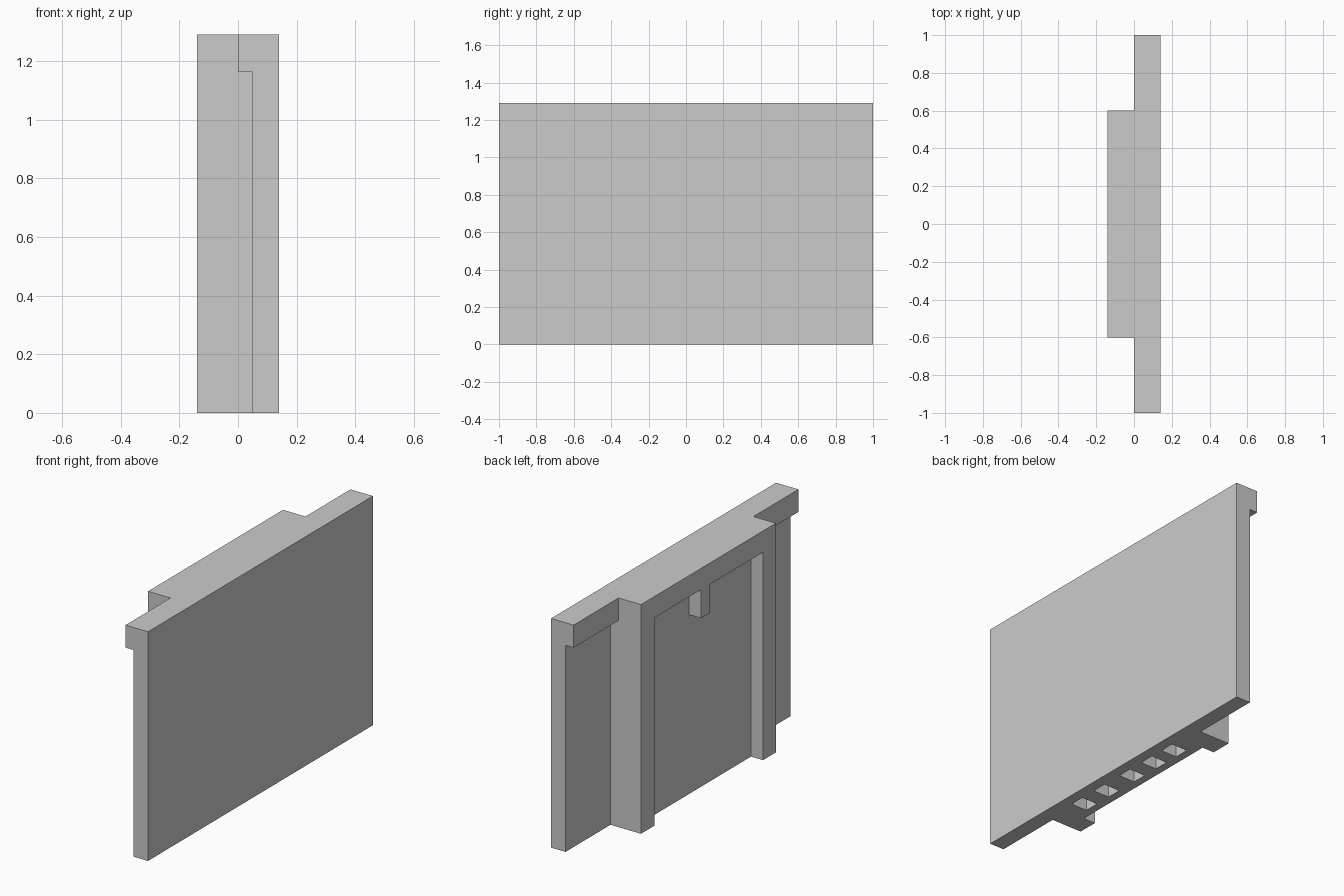
import bpy, bmesh

if "Cube" in bpy.data.objects:
    bpy.data.objects.remove(bpy.data.objects["Cube"])


def prism(name, profile, y0, y1):
    """Extrude an x-z profile along y."""
    bm = bmesh.new()
    face = bm.faces.new([bm.verts.new((x, y0, z)) for x, z in profile])
    new = bmesh.ops.extrude_face_region(bm, geom=[face])["geom"]
    verts = [v for v in new if isinstance(v, bmesh.types.BMVert)]
    bmesh.ops.translate(bm, vec=(0, y1 - y0, 0), verts=verts)
    bmesh.ops.recalc_face_normals(bm, faces=bm.faces)
    mesh = bpy.data.meshes.new(name)
    bm.to_mesh(mesh)
    bm.free()
    obj = bpy.data.objects.new(name, mesh)
    bpy.context.collection.objects.link(obj)
    return obj


def box(name, x0, x1, y0, y1, z0, z1):
    return prism(name, [(x0, z0), (x1, z0), (x1, z1), (x0, z1)], y0, y1)


def combine(target, tool, operation):
    """Apply a boolean and discard the helper."""
    tool.hide_render = True
    mod = target.modifiers.new(tool.name, 'BOOLEAN')
    mod.operation = operation
    mod.solver = 'EXACT'
    mod.object = tool
    bpy.context.view_layer.objects.active = target
    bpy.ops.object.modifier_apply(modifier=mod.name)
    bpy.data.objects.remove(tool, do_unlink=True)


H = 1.29          # wall height
FACE = -0.14      # front of the doorway block
PANEL = -0.065    # recessed door panel

# Wall slab with a thicker lip along the top
wall = prism("wall_panel", [(0.05, 0), (0.14, 0), (0.14, H), (0, H),
                            (0, 1.163), (0.05, 1.163)], -1, 1)

# Doorway block, hollowed to leave jambs and a header
combine(wall, box("doorway_block", FACE, 0.11, -0.6, 0.6, 0, H), 'UNION')
combine(wall, box("door_recess", -0.3, PANEL, -0.485, 0.48, -0.1, 1.17), 'DIFFERENCE')

# Short peg hanging from the header
combine(wall, box("header_peg", FACE, PANEL + 0.02, -0.013, 0.067, 1.01, 1.2), 'UNION')

# Row of square sockets in the underside
for y in (-0.367, -0.187, 0.02, 0.197, 0.361):
    combine(wall, box("socket", -0.02, 0.08, y - 0.043, y + 0.043, -0.1, 0.15), 'DIFFERENCE')
